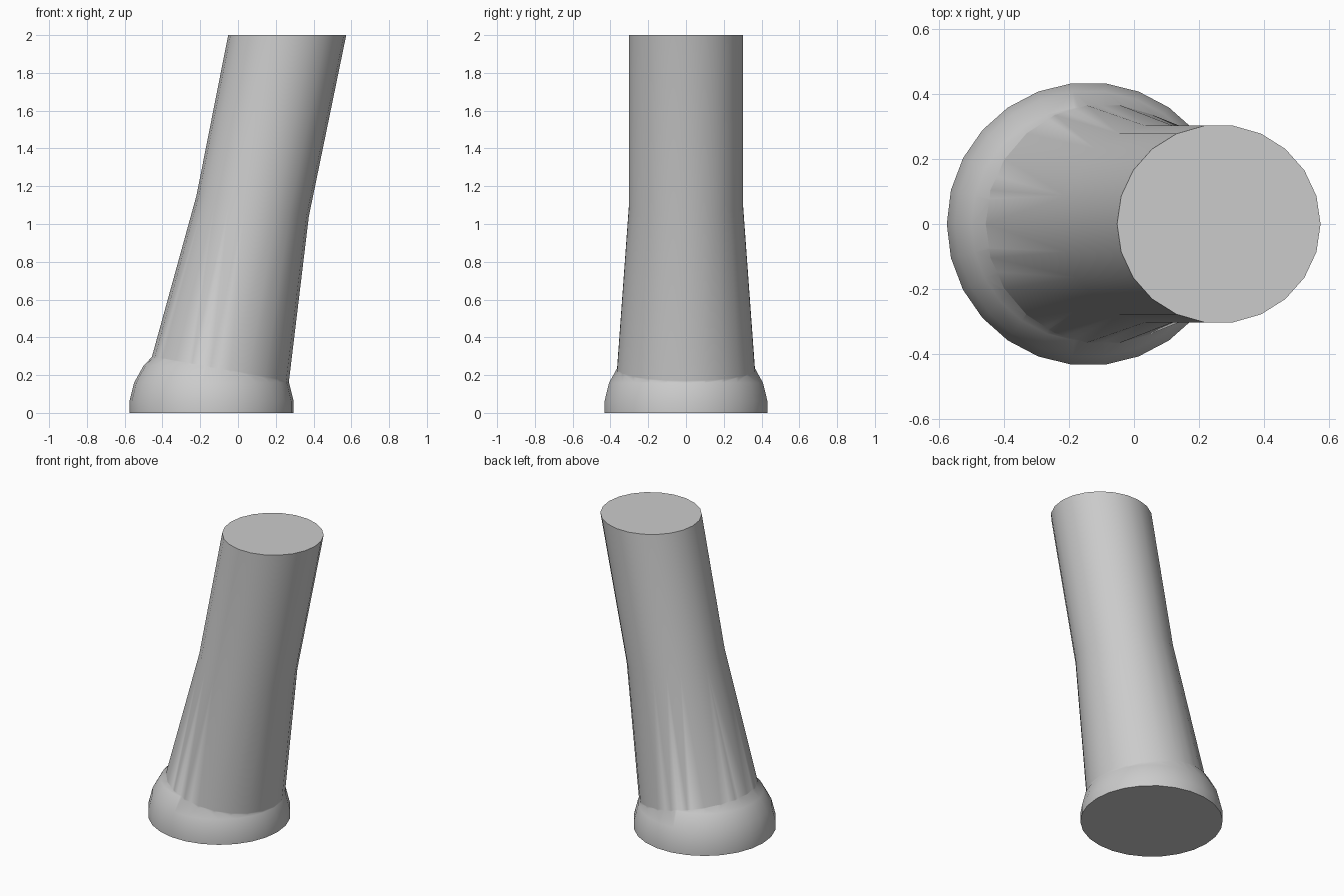
import bpy, math

cube = bpy.data.objects.get("Cube")
if cube:
    bpy.data.objects.remove(cube, do_unlink=True)

grey = bpy.data.materials.new("plain grey")
grey.use_nodes = True
colour = (0.6, 0.6, 0.6, 1)
grey.diffuse_color = colour
grey.node_tree.nodes["Principled BSDF"].inputs["Base Color"].default_value = colour


def loft(name, rings, sides):
    """Closed loft; each ring is left (x, z), right (x, z) and half depth."""
    verts, faces = [], []
    for (xl, zl), (xr, zr), depth in rings:
        for i in range(sides):
            a = 2 * math.pi * i / sides
            t = (1 - math.cos(a)) / 2
            verts.append((xl + (xr - xl) * t, -depth * math.sin(a), zl + (zr - zl) * t))
    for r in range(len(rings) - 1):
        for i in range(sides):
            j = (i + 1) % sides
            a, b = r * sides, (r + 1) * sides
            faces.append((a + i, a + j, b + j, b + i))
    faces.append(tuple(reversed(range(sides))))
    faces.append(tuple(range(len(verts) - sides, len(verts))))
    mesh = bpy.data.meshes.new(name)
    mesh.from_pydata(verts, [], faces)
    mesh.materials.append(grey)
    ob = bpy.data.objects.new(name, mesh)
    bpy.context.collection.objects.link(ob)
    return ob


# Rounded foot: a short dome of revolution
centre = -0.14
profile = [(0.435, 0), (0.435, 0.06), (0.41, 0.16), (0.36, 0.25), (0.312, 0.30)]
foot = loft("bent_post", [((centre - r, z), (centre + r, z), r) for r, z in profile], 26)

# Leaning tube, tapered up to a bend and straight above it
tube = loft("tube_helper", [
    ((-0.50, 0.14), (0.262, 0.10), 0.378),
    ((-0.455, 0.30), (0.27, 0.17), 0.368),
    ((-0.22, 1.15), (0.375, 1.04), 0.305),
    ((-0.052, 2.0), (0.573, 2.0), 0.305),
], 22)

# Join both into one skin
union = foot.modifiers.new("join", "BOOLEAN")
union.operation = "UNION"
union.solver = "EXACT"
union.object = tube
bpy.context.view_layer.objects.active = foot
foot.select_set(True)
bpy.ops.object.modifier_apply(modifier="join")
bpy.data.objects.remove(tube, do_unlink=True)
bpy.ops.object.shade_smooth_by_angle(angle=math.radians(40))
